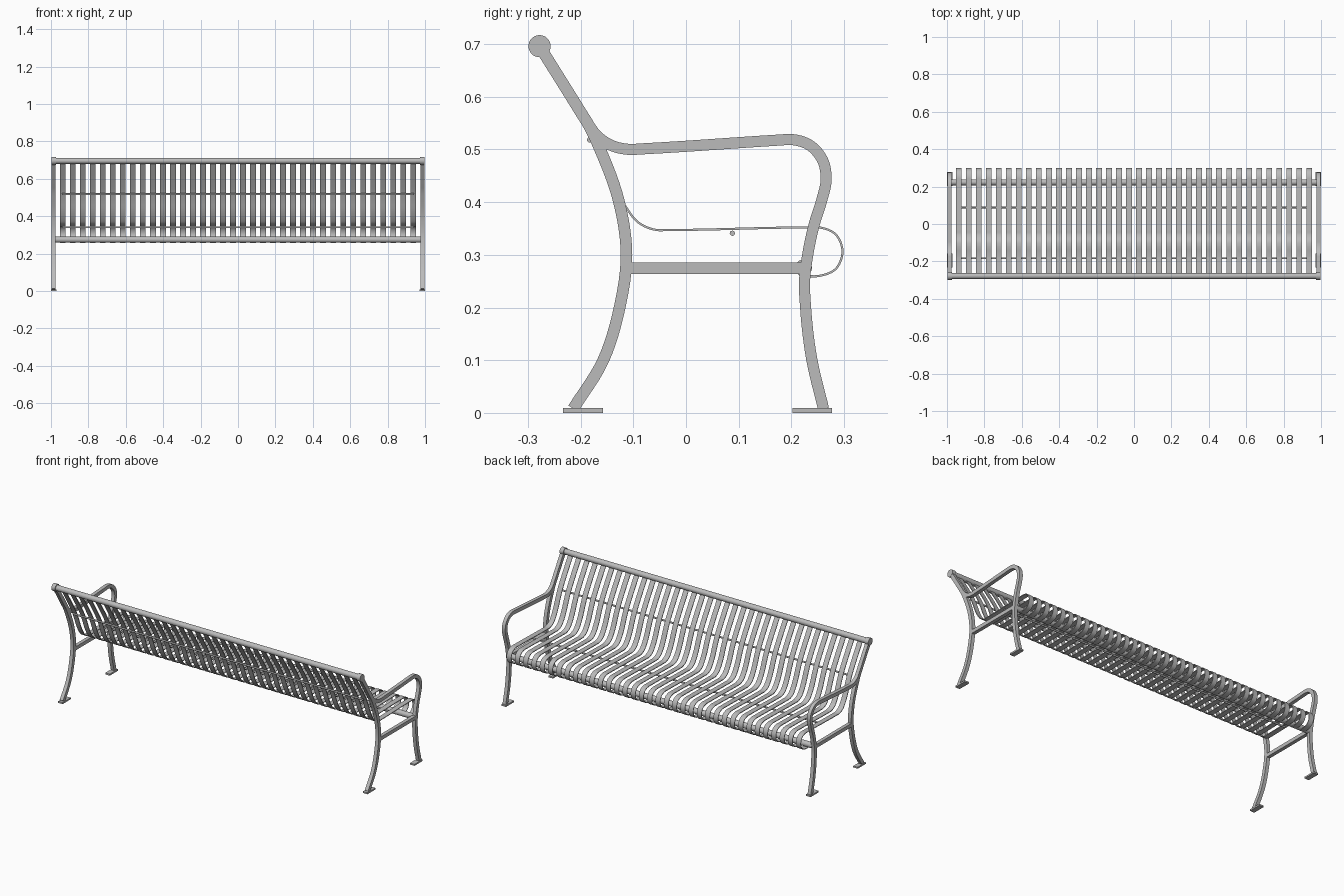
import bpy, bmesh
from mathutils import Vector, Matrix

cube = bpy.data.objects.get("Cube")
if cube:
    bpy.data.objects.remove(cube, do_unlink=True)

steel = bpy.data.materials.new("grey_steel")
steel.use_nodes = True
GREY = (0.5, 0.5, 0.5, 1)
steel.diffuse_color = GREY
steel.node_tree.nodes["Principled BSDF"].inputs["Base Color"].default_value = GREY


def finish(name, bm, mirror=False):
    bmesh.ops.recalc_face_normals(bm, faces=bm.faces)
    mesh = bpy.data.meshes.new(name)
    bm.to_mesh(mesh)
    bm.free()
    mesh.materials.append(steel)
    ob = bpy.data.objects.new(name, mesh)
    bpy.context.collection.objects.link(ob)
    bpy.ops.object.select_all(action='DESELECT')
    ob.select_set(True)
    bpy.context.view_layer.objects.active = ob
    bpy.ops.object.shade_smooth_by_angle(angle=0.6)
    if mirror:
        ob.modifiers.new("Mirror", 'MIRROR')
    return ob


def smooth_path(points, steps=6):
    """Smooth curve through (y, z) points, tangents weighted by chord length."""
    p = [Vector(q) for q in points]
    h = [(b - a).length for a, b in zip(p, p[1:])]
    d = [(b - a) / l for a, b, l in zip(p, p[1:], h)]
    m = [d[0]]
    for i in range(1, len(d)):
        m.append((d[i - 1] * h[i] + d[i] * h[i - 1]) / (h[i - 1] + h[i]))
    m.append(d[-1])
    out = []
    for i in range(len(d)):
        for k in range(steps):
            t = k / steps
            s = 1 - t
            out.append(p[i] * (1 + 2 * t) * s * s + p[i + 1] * t * t * (3 - 2 * t)
                       + m[i] * h[i] * t * s * s - m[i + 1] * h[i] * t * t * s)
    return out + [p[-1]]


def flat_bar(name, points, thick, x0, x1, mirror=False):
    """Rectangular section swept along a side-view path."""
    path = smooth_path(points)
    bm = bmesh.new()
    rings = []
    for i, c in enumerate(path):
        t = (path[min(i + 1, len(path) - 1)] - path[max(i - 1, 0)]).normalized()
        n = Vector((-t.y, t.x)) * thick / 2
        rings.append([bm.verts.new((x, *q)) for x, q in
                      ((x0, c - n), (x1, c - n), (x1, c + n), (x0, c + n))])
    for a, b in zip(rings, rings[1:]):
        for k in range(4):
            j = (k + 1) % 4
            bm.faces.new((a[k], a[j], b[j], b[k]))
    bm.faces.new(rings[0])
    bm.faces.new(rings[-1])
    return finish(name, bm, mirror)


def rod(name, y, z, radius, x0, x1, sides=24, mirror=False):
    bm = bmesh.new()
    place = Matrix.Translation(((x0 + x1) / 2, y, z)) @ Matrix.Rotation(1.5707963, 4, 'Y')
    bmesh.ops.create_cone(bm, cap_ends=True, segments=sides, radius1=radius,
                          radius2=radius, depth=x1 - x0, matrix=place)
    return finish(name, bm, mirror)


def box(name, x0, x1, y0, y1, z0, z1, mirror=False):
    bm = bmesh.new()
    bmesh.ops.create_cube(bm, size=1, matrix=Matrix.Translation(
        ((x0 + x1) / 2, (y0 + y1) / 2, (z0 + z1) / 2))
        @ Matrix.Diagonal((x1 - x0, y1 - y0, z1 - z0, 1)))
    return finish(name, bm, mirror)


# End frames, mirrored to both sides
IN, OUT = 0.976, 0.997
flat_bar("rear_post", [(-.214, .008), (-.157, .1), (-.126, .2), (-.113, .3),
                       (-.127, .4), (-.163, .5), (-.184, .545), (-.2, .571),
                       (-.278, .696)], .022, IN, OUT, True)
flat_bar("armrest_and_front_leg",
         [(-.187, .55), (-.168, .525), (-.14, .507), (-.105, .5), (-.085, .501),
          (.18, .518), (.197, .519), (.235, .508), (.26, .478), (.266, .443),
          (.258, .405), (.244, .36), (.231, .3), (.225, .25), (.227, .2),
          (.239, .1), (.261, .008)], .021, IN, OUT, True)
box("side_rail", IN, OUT, -.11, .225, .264, .285, True)
for label, y0 in (("rear", -.233), ("front", .202)):
    box(label + "_foot_plate", .971, 1.0, y0, y0 + .075, 0, .009, True)
rod("top_rail_cap", -.278, .696, .021, .974, .998, 32, True)

# Long rails and thin support rods
rod("top_rail", -.278, .696, .016, -.98, .98)
rod("front_rail", .223, .275, .016, -.98, .98)
rod("back_support_rod", -.183, .518, .005, -.94, .94, 12)
rod("seat_support_rod", .088, .341, .005, -.94, .94, 12)

# Curved slats: backrest, seat and rolled front edge
COUNT, PITCH, WIDTH = 36, .0535, .03
first = -PITCH * (COUNT - 1) / 2
slat = flat_bar("seat_slats",
                [(-.278, .696), (-.195, .562), (-.178, .532), (-.158, .488),
                 (-.13, .42), (-.113, .389), (-.09, .361), (-.055, .347),
                 (-.035, .347), (.23, .352), (.253, .352), (.284, .339),
                 (.297, .306), (.284, .273), (.253, .26), (.223, .26)],
                .004, first - WIDTH / 2, first + WIDTH / 2)
array = slat.modifiers.new("Array", 'ARRAY')
array.count = COUNT
array.use_relative_offset = False
array.use_constant_offset = True
array.constant_offset_displace = (PITCH, 0, 0)
